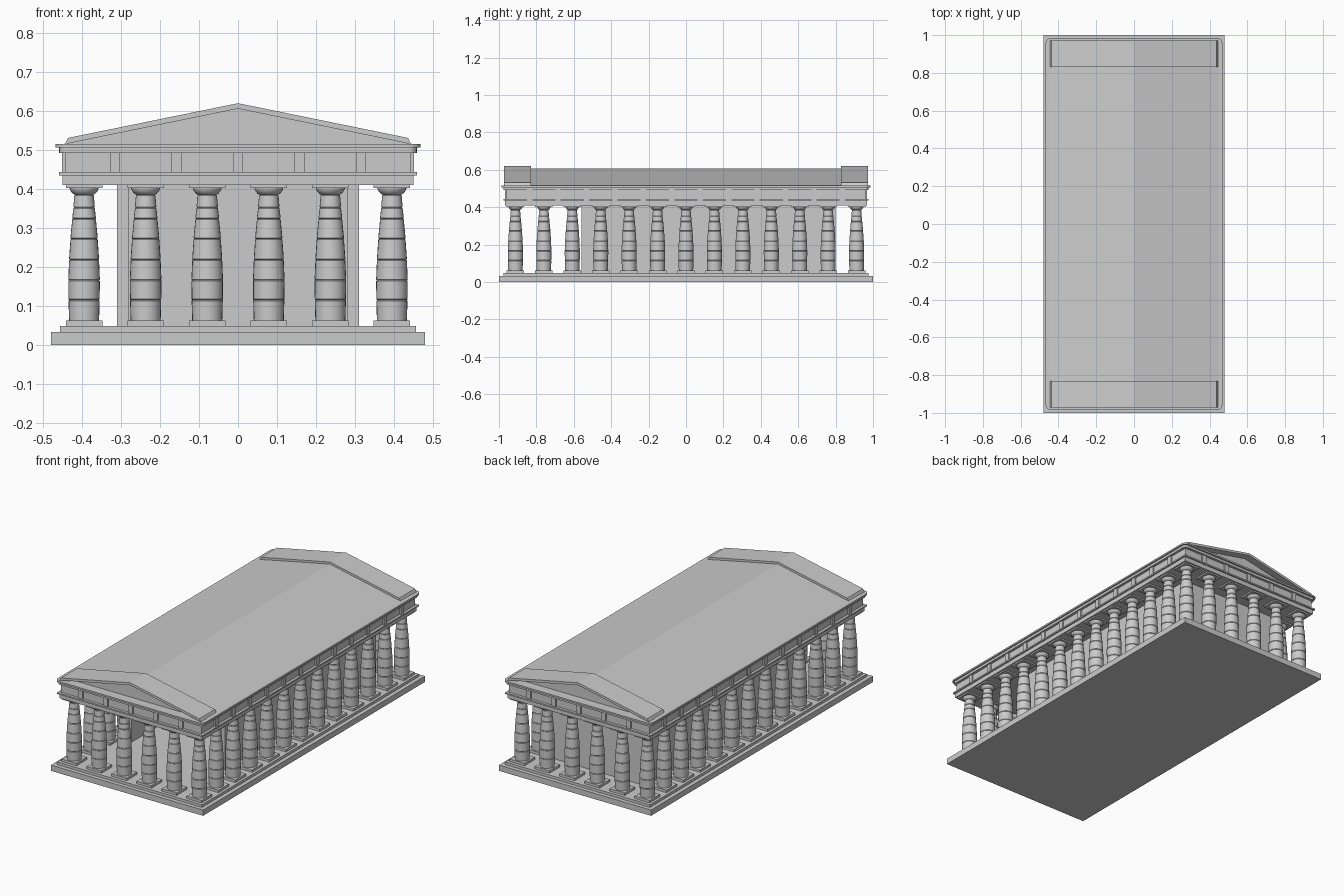
import bpy, bmesh
from math import cos, sin, tau

if "Cube" in bpy.data.objects:
    bpy.data.objects.remove(bpy.data.objects["Cube"])


def make_object(name, bm, smooth=False):
    bmesh.ops.recalc_face_normals(bm, faces=bm.faces)
    mesh = bpy.data.meshes.new(name)
    bm.to_mesh(mesh)
    bm.free()
    ob = bpy.data.objects.new(name, mesh)
    bpy.context.collection.objects.link(ob)
    if smooth:
        bpy.ops.object.select_all(action='DESELECT')
        bpy.context.view_layer.objects.active = ob
        ob.select_set(True)
        bpy.ops.object.shade_smooth_by_angle(angle=0.5)
    return ob


def add_box(bm, x0, x1, y0, y1, z0, z1, round_corners=0):
    vs = bmesh.ops.create_cube(bm, size=1)['verts']
    for v in vs:
        v.co = ((x0 + x1) / 2 + v.co.x * (x1 - x0),
                (y0 + y1) / 2 + v.co.y * (y1 - y0),
                (z0 + z1) / 2 + v.co.z * (z1 - z0))
    if round_corners:
        edges = {e for v in vs for e in v.link_edges
                 if abs(e.verts[0].co.z - e.verts[1].co.z) > 1e-4}
        bmesh.ops.bevel(bm, geom=list(edges), offset=round_corners, segments=4,
                        profile=0.5, affect='EDGES')


def slab(name, hx, hy, z0, z1, round_corners=0):
    bm = bmesh.new()
    add_box(bm, -hx, hx, -hy, hy, z0, z1, round_corners)
    return make_object(name, bm)


def prism(name, profile, y0, y1):
    # extrude an x-z outline along y
    bm = bmesh.new()
    face = bm.faces.new([bm.verts.new((x, y0, z)) for x, z in profile])
    ext = bmesh.ops.extrude_face_region(bm, geom=[face])['geom']
    for v in ext:
        if isinstance(v, bmesh.types.BMVert):
            v.co.y = y1
    return make_object(name, bm)


# stepped base
slab("base_step", 0.48, 1.0, 0, 0.033)
slab("upper_step", 0.457, 0.977, 0.033, 0.048)

# column: stacked drums with grooves between, flared capital
joints = [(0.060, 0.0385), (0.115, 0.0400), (0.166, 0.0405), (0.218, 0.0385),
          (0.272, 0.0350), (0.323, 0.0305), (0.352, 0.0275), (0.385, 0.0250)]
profile = []
for (za, ra), (zb, rb) in zip(joints, joints[1:]):
    profile += [(ra - 0.002, za), (ra, za + 0.002), (rb, zb - 0.002), (rb - 0.002, zb)]
profile += [(0.028, 0.387), (0.034, 0.394), (0.037, 0.400), (0.037, 0.404)]
SIDES = 24
bm = bmesh.new()
rings = []
for i, (r, z) in enumerate(profile):
    if i and profile[i - 1] == (r, z):
        continue
    rings.append([bm.verts.new((r * cos(tau * k / SIDES), r * sin(tau * k / SIDES), z))
                  for k in range(SIDES)])
for a, b in zip(rings, rings[1:]):
    for k in range(SIDES):
        n = (k + 1) % SIDES
        bm.faces.new((a[k], a[n], b[n], b[k]))
bm.faces.new(rings[0])
bm.faces.new(rings[-1])
add_box(bm, -0.047, 0.047, -0.047, 0.047, 0.048, 0.062)
add_box(bm, -0.047, 0.047, -0.047, 0.047, 0.402, 0.411)
column = make_object("column", bm, smooth=True)

# colonnade: 6 across, 13 along
xs = [-0.395 + 0.158 * i for i in range(6)]
ys = [-0.912 + 0.152 * j for j in range(13)]
spots = [(x, y) for i, x in enumerate(xs) for j, y in enumerate(ys)
         if i in (0, 5) or j in (0, 12)]
column.location = (*spots[0], 0)
for x, y in spots[1:]:
    c = column.copy()
    c.location = (x, y, 0)
    bpy.context.collection.objects.link(c)

# inner chamber, open at the front
bm = bmesh.new()
add_box(bm, -0.31, -0.28, -0.56, 0.80, 0.048, 0.411)
add_box(bm, 0.28, 0.31, -0.56, 0.80, 0.048, 0.411)
add_box(bm, -0.28, 0.28, 0.77, 0.80, 0.048, 0.411)
make_object("chamber_walls", bm)

# beams carried by the columns
slab("architrave", 0.45, 0.967, 0.410, 0.435)
slab("architrave_ledge", 0.459, 0.976, 0.435, 0.443)
slab("frieze", 0.444, 0.961, 0.443, 0.493)

# raised blocks and top band on the frieze
bm = bmesh.new()
for s in (-1, 1):
    for i in range(5):
        x = (xs[i] + xs[i + 1]) / 2
        add_box(bm, x - 0.013, x + 0.013, s * 0.955, s * 0.969, 0.434, 0.493)
    for j in range(12):
        y = (ys[j] + ys[j + 1]) / 2
        add_box(bm, s * 0.438, s * 0.452, y - 0.014, y + 0.014, 0.434, 0.493)
make_object("frieze_blocks", bm)
slab("lower_cornice", 0.459, 0.976, 0.492, 0.506, 0.02)
slab("upper_cornice", 0.468, 0.986, 0.506, 0.515, 0.03)

# main roof; its ends form the recessed gable walls
prism("roof", [(-0.455, 0.514), (0.455, 0.514), (0, 0.608)], -0.93, 0.93)

# raised gable covers at both ends
gable = [(-0.445, 0.514), (-0.436, 0.531), (0, 0.620), (0.436, 0.531),
         (0.445, 0.514), (0.425, 0.519), (0, 0.606), (-0.425, 0.519)]
prism("front_gable", gable, -0.972, -0.83)
prism("back_gable", gable, 0.83, 0.972)
